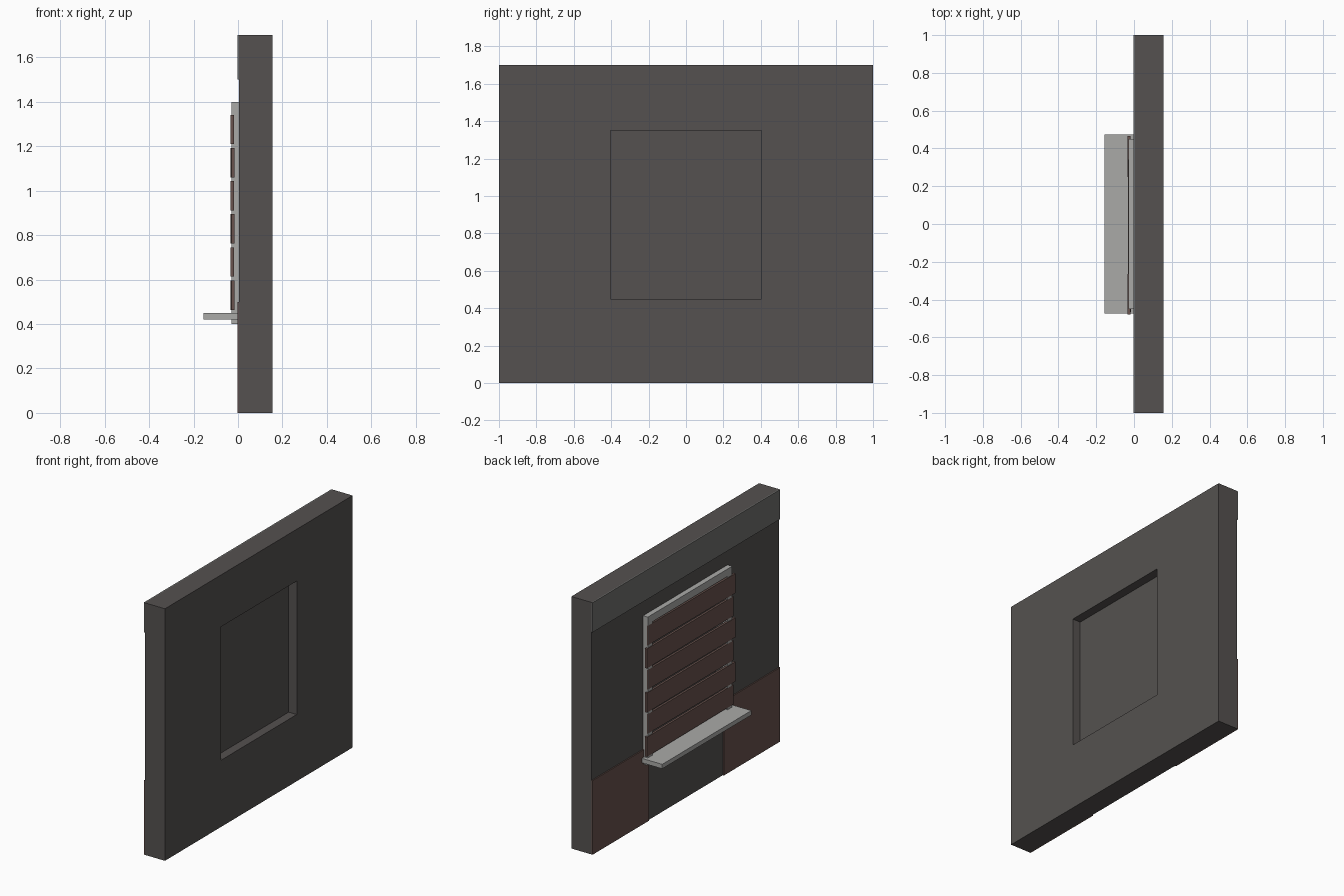
import bpy, bmesh, math

if "Cube" in bpy.data.objects:
    bpy.data.objects.remove(bpy.data.objects["Cube"])


def material(name, rgb):
    m = bpy.data.materials.new(name)
    m.diffuse_color = (*rgb, 1)
    m.use_nodes = True
    m.node_tree.nodes["Principled BSDF"].inputs["Base Color"].default_value = m.diffuse_color
    return m


CONCRETE = material("dark_plaster", (0.09, 0.083, 0.08))
TRIM = material("pale_plaster", (0.16, 0.16, 0.155))
BROWN = material("brown_wood", (0.14, 0.085, 0.075))
FRAME = material("grey_frame", (0.4, 0.4, 0.39))


def finish(name, bm, mat):
    bmesh.ops.recalc_face_normals(bm, faces=bm.faces[:])
    me = bpy.data.meshes.new(name)
    bm.to_mesh(me)
    bm.free()
    ob = bpy.data.objects.new(name, me)
    me.materials.append(mat)
    bpy.context.collection.objects.link(ob)
    return ob


def box(name, x, y, z, mat):
    """Box from min/max pairs, with its origin in the middle."""
    bm = bmesh.new()
    bmesh.ops.create_cube(bm, size=1)
    bmesh.ops.scale(bm, vec=(x[1] - x[0], y[1] - y[0], z[1] - z[0]), verts=bm.verts[:])
    ob = finish(name, bm, mat)
    ob.location = (sum(x) / 2, sum(y) / 2, sum(z) / 2)
    return ob


def surround(name, x, outer, inner, mat):
    """Slab with a rectangular hole; rectangles are (half width, z low, z high)."""
    bm = bmesh.new()

    def rect(r, px):
        w, a, b = r
        return [bm.verts.new((px, s, t)) for s, t in ((-w, a), (w, a), (w, b), (-w, b))]

    loops = [rect(outer, x[0]), rect(outer, x[1]), rect(inner, x[1]), rect(inner, x[0])]
    for k in range(4):
        a, b = loops[k], loops[(k + 1) % 4]
        for i in range(4):
            j = (i + 1) % 4
            bm.faces.new((a[i], a[j], b[j], b[i]))
    return finish(name, bm, mat)


# Wall with window opening and recessed pane
hole = (0.405, 0.45, 1.35)
surround("wall", (0.005, 0.155), (1.0, 0.0, 1.7), hole, CONCRETE)
box("window_pane", (0.065, 0.095), (-0.405, 0.405), (0.45, 1.35), CONCRETE)

# Thin raised cladding on the outer face
box("upper_band", (-0.003, 0.005), (-1, 1), (1.5, 1.7), TRIM)
box("lower_panel_left", (-0.003, 0.005), (0.4, 1), (0, 0.5), BROWN)
box("lower_panel_right", (-0.003, 0.005), (-1, -0.4), (0, 0.5), BROWN)

# Window frame and sill
surround("window_frame", (-0.03, 0.005), (0.45, 0.4, 1.4), (0.4, 0.45, 1.35), FRAME)
box("window_sill", (-0.155, 0.005), (-0.475, 0.475), (0.42, 0.45), FRAME)

# Boards nailed across the window, alternately skewed
for i in range(6):
    z = 1.275 - 0.149 * i
    shift = -0.015 if i % 2 == 0 else 0.0
    board = box("board_%d" % (i + 1), (-0.032, -0.017),
                (-0.465 + shift, 0.465 + shift), (z - 0.066, z + 0.066), BROWN)
    board.rotation_euler.z = math.radians(-0.25 if i % 2 == 0 else 0.25)
